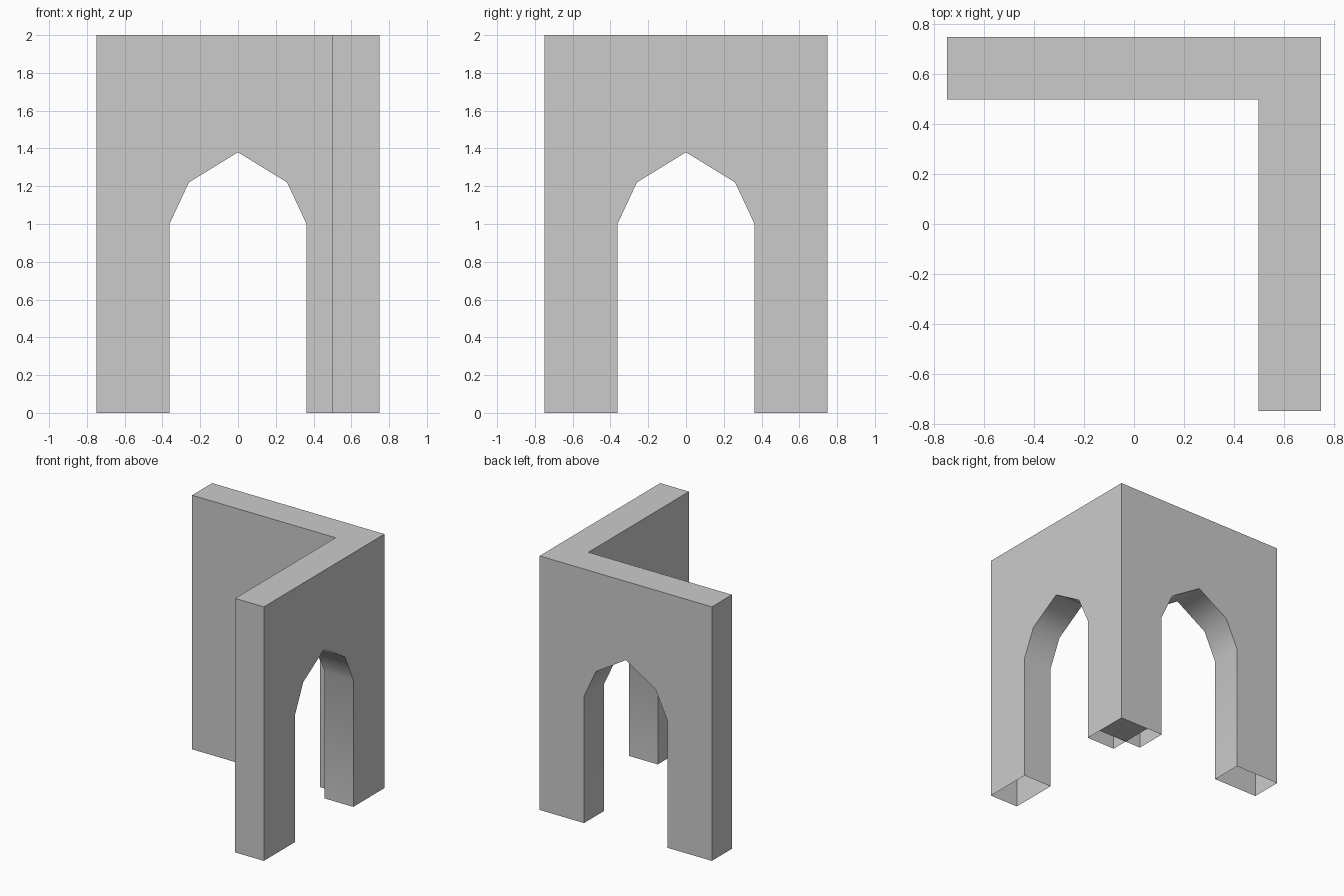
import bpy, bmesh, math

if "Cube" in bpy.data.objects:
    bpy.data.objects.remove(bpy.data.objects["Cube"])

OUT, INN, TOP = 0.75, 0.5, 2.0
# pointed arch opening: (position along wall, height)
HALF = [(-0.363, 0), (-0.363, 1.0), (-0.26, 1.22)]
ARCH = HALF + [(0, 1.38)] + [(-u, z) for u, z in reversed(HALF)]

bm = bmesh.new()


def face(points):
    return bm.faces.new([bm.verts.new(p) for p in points])


def wing(place):
    """One arched wall; place(u, v, z) maps along-wall and across-wall to space."""
    # outer and inner wall sheets with the arch notch
    for v, end in ((OUT, OUT), (INN, INN)):
        outline = [(-OUT, 0)] + ARCH + [(end, 0), (end, TOP), (-OUT, TOP)]
        face([place(u, v, z) for u, z in outline])
    # underside of the arch and its jambs
    for (u0, z0), (u1, z1) in zip(ARCH, ARCH[1:]):
        face([place(u0, INN, z0), place(u1, INN, z1),
              place(u1, OUT, z1), place(u0, OUT, z0)])
    # free end of the wall
    face([place(-OUT, INN, 0), place(-OUT, OUT, 0),
          place(-OUT, OUT, TOP), place(-OUT, INN, TOP)])


# back wall and right wall (mirrored across the corner diagonal)
wing(lambda u, v, z: (u, v, z))
wing(lambda u, v, z: (v, u, z))

# L-shaped top
face([(x, y, TOP) for x, y in ((-OUT, INN), (INN, INN), (INN, -OUT),
                               (OUT, -OUT), (OUT, OUT), (-OUT, OUT))])
bmesh.ops.remove_doubles(bm, verts=bm.verts, dist=1e-4)
bmesh.ops.recalc_face_normals(bm, faces=bm.faces)

# square foot under the corner post, facing down (other feet are open)
face([(INN, INN, 0), (INN, OUT, 0), (OUT, OUT, 0), (OUT, INN, 0)])

mesh = bpy.data.meshes.new("corner_arch_wall")
bm.to_mesh(mesh)
bm.free()
wall = bpy.data.objects.new("corner_arch_wall", mesh)
bpy.context.collection.objects.link(wall)
bpy.context.view_layer.objects.active = wall
wall.select_set(True)
bpy.ops.object.shade_smooth_by_angle(angle=math.radians(70))
